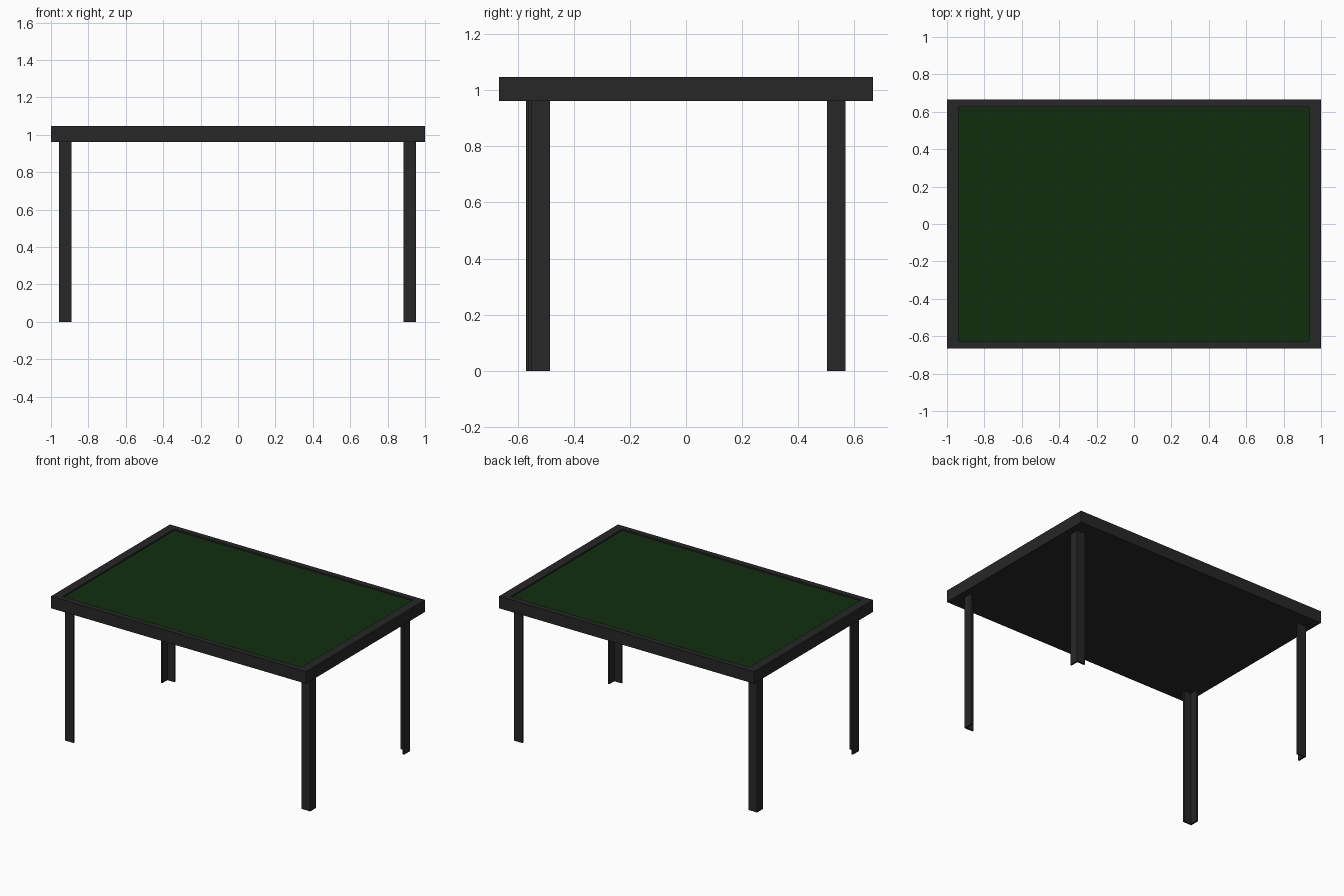
import bpy, bmesh

if "Cube" in bpy.data.objects:
    bpy.data.objects.remove(bpy.data.objects["Cube"])

def material(name, rgb):
    m = bpy.data.materials.new(name)
    m.diffuse_color = (*rgb, 1)
    m.use_nodes = True
    m.node_tree.nodes["Principled BSDF"].inputs["Base Color"].default_value = m.diffuse_color
    return m

BLACK = material("dark_metal", (0.02, 0.02, 0.02))
GREEN = material("green_felt", (0.0055, 0.027, 0.0045))

def finish(name, bm, mat):
    bmesh.ops.recalc_face_normals(bm, faces=bm.faces)
    me = bpy.data.meshes.new(name)
    bm.to_mesh(me)
    bm.free()
    me.materials.append(mat)
    ob = bpy.data.objects.new(name, me)
    bpy.context.collection.objects.link(ob)
    return ob

def prism(name, points, z0, z1, mat):
    """Extrude a flat outline from z0 up to z1."""
    bm = bmesh.new()
    face = bm.faces.new([bm.verts.new((x, y, z0)) for x, y in points])
    ext = bmesh.ops.extrude_face_region(bm, geom=[face])["geom"]
    top = [v for v in ext if isinstance(v, bmesh.types.BMVert)]
    bmesh.ops.translate(bm, verts=top, vec=(0, 0, z1 - z0))
    return finish(name, bm, mat)

def rect(x, y):
    return [(-x, -y), (x, -y), (x, y), (-x, y)]

Z_UNDER, Z_TOP, RECESS = 0.962, 1.047, 0.01
HX, HY = 1.0, 0.666        # table outer half size
FX, FY = 0.937, 0.626      # felt half size

# Table frame: slab with a shallow tray in its top
bm = bmesh.new()
def ring(x, y, z):
    return [bm.verts.new((px, py, z)) for px, py in rect(x, y)]
rings = [ring(HX, HY, Z_UNDER), ring(HX, HY, Z_TOP),
         ring(FX, FY, Z_TOP), ring(FX, FY, Z_TOP - RECESS - 0.01)]
for a, b in zip(rings, rings[1:]):
    for i in range(4):
        j = (i + 1) % 4
        bm.faces.new((a[i], a[j], b[j], b[i]))
bm.faces.new(rings[0])
bm.faces.new(rings[-1])
finish("table_frame", bm, BLACK)

# Green playing surface sitting in the tray
prism("felt_surface", rect(FX, FY), Z_TOP - RECESS - 0.01, Z_TOP - RECESS, GREEN)

# Angle-iron legs, outer corner pointing to the table corner
W, T = 0.067, 0.012
LEGS = {"front_left_leg": (-0.956, -0.571), "front_right_leg": (0.952, -0.551),
        "back_left_leg": (-0.956, 0.569), "back_right_leg": (0.952, 0.569)}
for name, (cx, cy) in LEGS.items():
    sx, sy = (-1 if cx > 0 else 1), (-1 if cy > 0 else 1)
    profile = [(0, 0), (W, 0), (W, T), (T, T), (T, W), (0, W)]
    prism(name, [(cx + sx * x, cy + sy * y) for x, y in profile], 0, Z_UNDER, BLACK)
